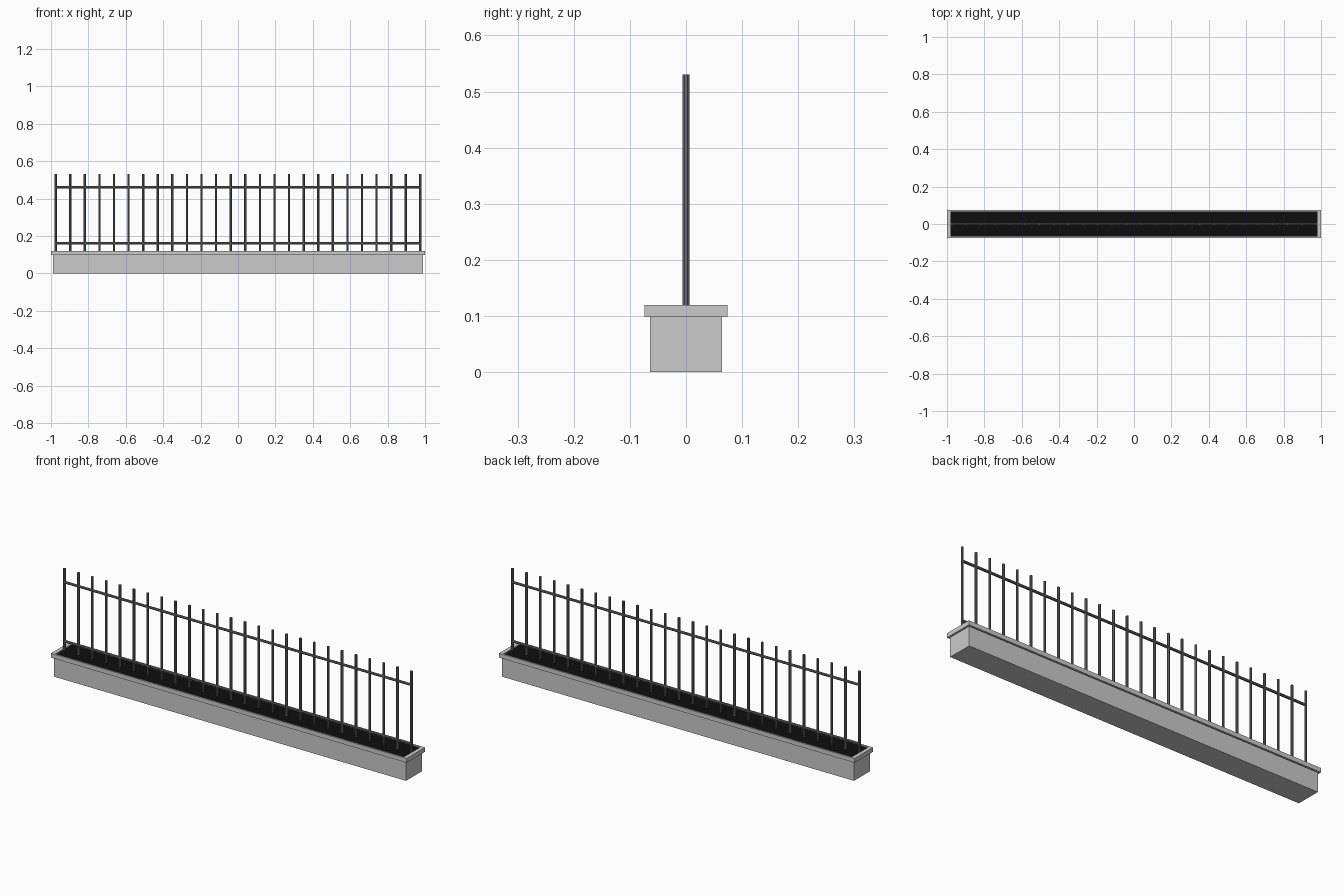
import bpy
import math

if "Cube" in bpy.data.objects:
    bpy.data.objects.remove(bpy.data.objects["Cube"])


def box(name, x, y, z):
    """Box from (min, max) ranges on each axis."""
    bpy.ops.mesh.primitive_cube_add(size=1, location=[(a + b) / 2 for a, b in (x, y, z)])
    ob = bpy.context.object
    ob.name = name
    ob.scale = [b - a for a, b in (x, y, z)]
    bpy.ops.object.transform_apply(location=False, rotation=False, scale=True)
    return ob


def rod(name, length, location, rotation=(0, 0, 0)):
    bpy.ops.mesh.primitive_cylinder_add(vertices=8, radius=0.0065, depth=length,
                                        location=location, rotation=rotation)
    ob = bpy.context.object
    ob.name = name
    ob.data.materials.append(metal)
    return ob


def material(name, value):
    mat = bpy.data.materials.new(name)
    mat.diffuse_color = (value, value, value, 1)
    mat.use_nodes = True
    mat.node_tree.nodes["Principled BSDF"].inputs["Base Color"].default_value = mat.diffuse_color
    return mat


metal = material("dark_metal", 0.16)
black = material("black_fill", 0.004)

# Low wall with an overhanging rim around its top
box("base_wall", (-0.99, 0.99), (-0.064, 0.064), (0, 0.098))
for side, s in (("front", -1), ("back", 1)):
    box(f"rim_{side}", (-1, 1), sorted((s * 0.066, s * 0.074)), (0.098, 0.12))
for side, s in (("left", -1), ("right", 1)):
    box(f"rim_{side}", sorted((s * 0.98, s * 1.0)), (-0.066, 0.066), (0.098, 0.12))

# Dark fill just below the rim
fill = box("fill", (-0.98, 0.98), (-0.066, 0.066), (0.098, 0.114))
fill.data.materials.append(black)

# Upright bars
COUNT, END, BOTTOM, TOP = 26, 0.975, 0.112, 0.53
for i in range(COUNT):
    x = -END + 2 * END * i / (COUNT - 1)
    rod(f"bar_{i + 1}", TOP - BOTTOM, (x, 0, (TOP + BOTTOM) / 2), (0, 0, math.pi / 8))

# Horizontal rails
for name, z in (("lower_rail", 0.16), ("upper_rail", 0.46)):
    rod(name, 2 * END, (0, 0, z), (0, math.pi / 2, 0))
